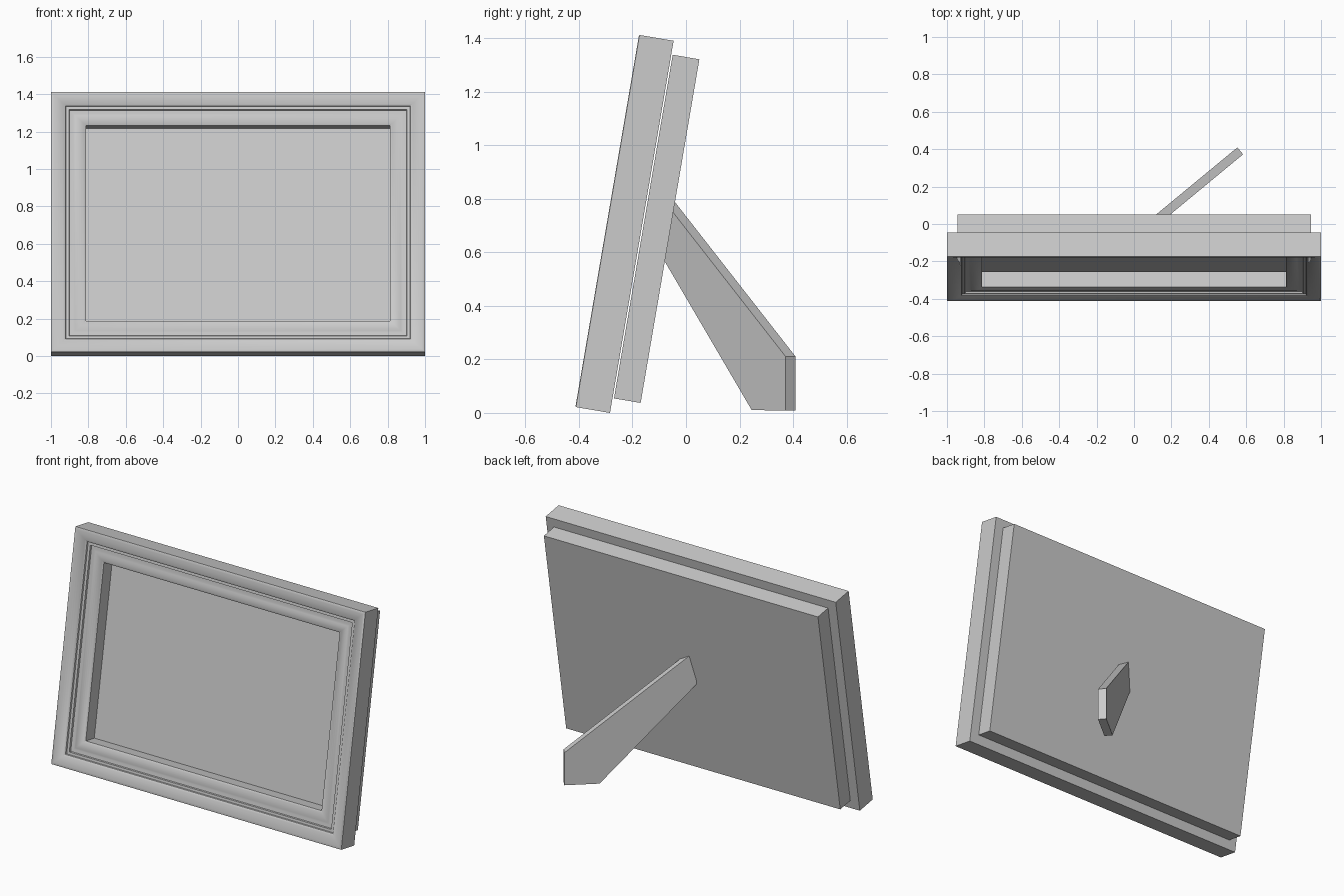
import bpy, bmesh, math
from mathutils import Matrix, Vector

if "Cube" in bpy.data.objects:
    bpy.data.objects.remove(bpy.data.objects["Cube"])

# All framed parts lean back; local x = width, y = depth, z = height along the frame
LEAN = Matrix.Translation((0, -0.413, 0.022)) @ Matrix.Rotation(math.radians(-9.7), 4, 'X')
HEIGHT = 1.41


def make_object(name, bm, matrix=Matrix(), smooth=None):
    bmesh.ops.recalc_face_normals(bm, faces=bm.faces)
    mesh = bpy.data.meshes.new(name)
    bm.to_mesh(mesh)
    bm.free()
    ob = bpy.data.objects.new(name, mesh)
    bpy.context.collection.objects.link(ob)
    ob.matrix_world = matrix
    if smooth:
        bpy.ops.object.select_all(action='DESELECT')
        ob.select_set(True)
        bpy.context.view_layer.objects.active = ob
        bpy.ops.object.shade_smooth_by_angle(angle=math.radians(smooth))
    return ob


def arc(w0, n0, w1, n1, bulge, steps=6):
    """Curved run between two profile points; positive bulge swells forward."""
    return [(w0 + (w1 - w0) * i / steps,
             n0 + (n1 - n0) * i / steps - bulge * math.sin(math.pi * i / steps))
            for i in range(1, steps + 1)]


# Moulding profile: (distance in from the outer edge, depth behind the front)
profile = [(0, 0.131), (0, 0.002), (0.004, 0)]
profile += arc(0.004, 0, 0.078, 0.018, 0.006)          # outer band
profile += [(0.081, 0.026), (0.097, 0.026)]            # small step
profile += [(0.100, 0.036), (0.118, 0.038)]
profile += arc(0.118, 0.038, 0.187, 0.046, 0.008)      # inner roll
profile += [(0.187, 0.131)]                            # inner wall

# Moulded frame: profile carried round four mitred corners
bm = bmesh.new()
rings = []
for w, n in profile:
    x, lo = 1 - w, w * 0.94
    hi = HEIGHT - lo
    rings.append([bm.verts.new(p) for p in
                  ((-x, n, lo), (x, n, lo), (x, n, hi), (-x, n, hi))])
for i, a in enumerate(rings):
    b = rings[(i + 1) % len(rings)]
    for k in range(4):
        m = (k + 1) % 4
        bm.faces.new((a[k], a[m], b[m], b[k]))
make_object("moulded_frame", bm, LEAN, smooth=35)

# Backing board, set just behind the frame and seen through its opening
bm = bmesh.new()
bmesh.ops.create_cube(bm, size=1, matrix=Matrix.Translation((0, 0.187, 0.707))
                      @ Matrix.Diagonal((1.89, 0.101, 1.302, 1)))
make_object("backing_board", bm, LEAN)

# Easel leg: flat upright plate swung out from the board
along = Vector((0.771, 0.637, 0))
side = Vector((-0.637, 0.771, 0)) * 0.024
foot = Vector((0.568, 0.391, 0))
outline = [(0, 0.008), (0, 0.21), (-0.75, 0.822), (-0.75, 0.61), (-0.2, 0.011)]
bm = bmesh.new()
left, right = ([bm.verts.new(foot + along * s + side * sign + Vector((0, 0, z)))
                for s, z in outline] for sign in (1, -1))
bm.faces.new(left)
bm.faces.new(right[::-1])
for i in range(len(outline)):
    j = (i + 1) % len(outline)
    bm.faces.new((left[i], right[i], right[j], left[j]))
make_object("easel_leg", bm)
